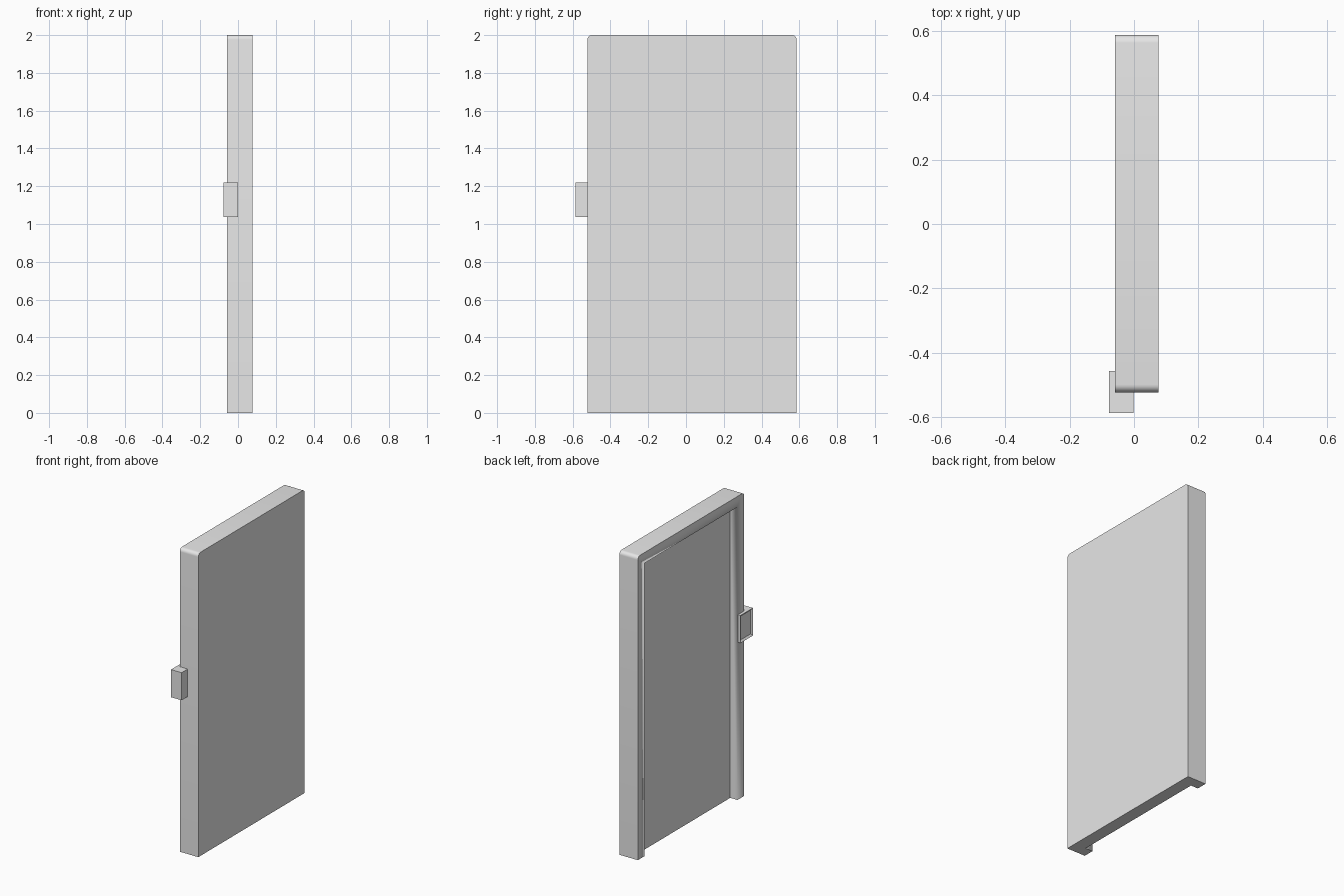
import bpy
import bmesh
import math

cube = bpy.data.objects.get("Cube")
if cube:
    bpy.data.objects.remove(cube, do_unlink=True)

grey = bpy.data.materials.new("light grey")
grey.use_nodes = True
grey.diffuse_color = (0.8, 0.8, 0.8, 1)
grey.node_tree.nodes["Principled BSDF"].inputs["Base Color"].default_value = (0.8, 0.8, 0.8, 1)


def finish(name, bm):
    """Turn a bmesh into a grey object with smooth curves and sharp edges."""
    bmesh.ops.recalc_face_normals(bm, faces=bm.faces)
    mesh = bpy.data.meshes.new(name)
    bm.to_mesh(mesh)
    bm.free()
    mesh.materials.append(grey)
    obj = bpy.data.objects.new(name, mesh)
    bpy.context.collection.objects.link(obj)
    bpy.ops.object.select_all(action="DESELECT")
    obj.select_set(True)
    bpy.context.view_layer.objects.active = obj
    bpy.ops.object.shade_smooth_by_angle(angle=math.radians(35))
    return obj


def slab(name, outline, x0, x1):
    """Extrude a (y, z) outline along x."""
    bm = bmesh.new()
    face = bm.faces.new([bm.verts.new((x0, y, z)) for y, z in outline])
    grown = bmesh.ops.extrude_face_region(bm, geom=[face])["geom"]
    moved = [v for v in grown if isinstance(v, bmesh.types.BMVert)]
    bmesh.ops.translate(bm, verts=moved, vec=(x1 - x0, 0, 0))
    return finish(name, bm)


# Door leaf: outline with rounded top corners
FRONT, BACK, TOP, RADIUS, RIM = -0.522, 0.586, 2.0, 0.024, 0.07
OUTER, FLOOR, INNER = -0.059, -0.006, 0.076


def corner(cy, start):
    angles = [math.radians(start + 15 * i) for i in range(7)]
    return [(cy + RADIUS * math.cos(a), TOP - RADIUS + RADIUS * math.sin(a)) for a in angles]


rounded_top = corner(BACK - RADIUS, 0) + corner(FRONT + RADIUS, 90)
outline = [(FRONT, 0), (BACK, 0)] + rounded_top

# One solid body, with the recess cut through to the bottom edge
body = slab("door_leaf", outline, OUTER, INNER)
recess = slab(
    "recess_cutter",
    [(FRONT + RIM, -0.1), (BACK - RIM, -0.1), (BACK - RIM, TOP - RIM), (FRONT + RIM, TOP - RIM)],
    OUTER - 0.1, FLOOR)
recess.hide_render = True
cut = body.modifiers.new("recess", "BOOLEAN")
cut.operation = "DIFFERENCE"
cut.solver = "EXACT"
cut.object = recess
bpy.context.view_layer.objects.active = body
bpy.ops.object.modifier_apply(modifier=cut.name)
bpy.data.objects.remove(recess, do_unlink=True)

# Latch block on the front edge, with a shallow pocket on its outer face
bm = bmesh.new()
bmesh.ops.create_cube(bm, size=1)
bmesh.ops.scale(bm, verts=bm.verts, vec=(0.077, 0.13, 0.182))
bmesh.ops.translate(bm, verts=bm.verts, vec=(-0.0395, -0.521, 1.128))
bm.normal_update()
side = [f for f in bm.faces if f.normal.x < -0.9]
bmesh.ops.inset_region(bm, faces=side, thickness=0.018)
bmesh.ops.translate(bm, verts=side[0].verts, vec=(0.01, 0, 0))
finish("latch_block", bm)
